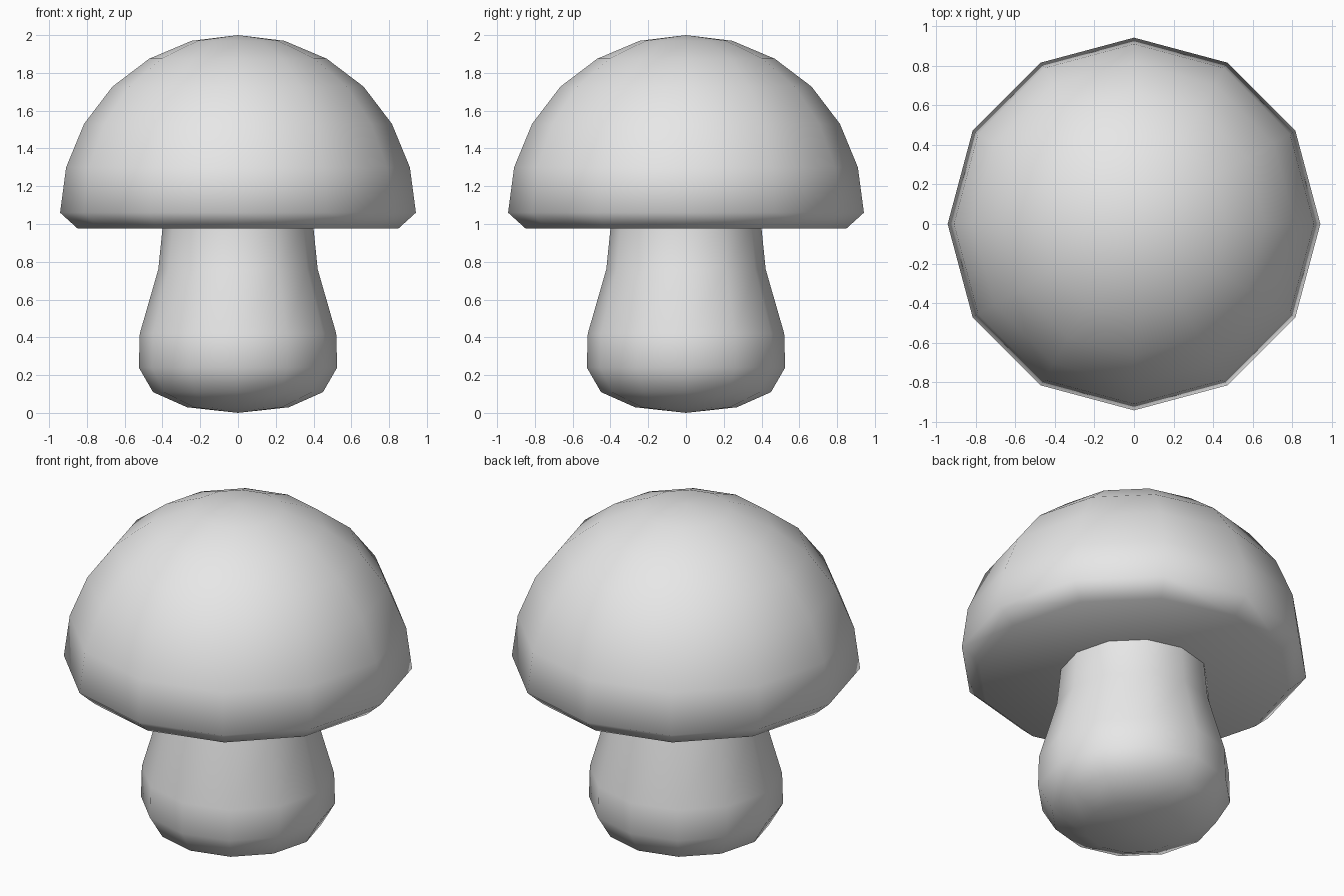
import bpy
import bmesh
import math
from mathutils import Vector

SIDES = 12

cube = bpy.data.objects.get("Cube")
if cube:
    bpy.data.objects.remove(cube, do_unlink=True)

# Single plain grey colour
grey = bpy.data.materials.new("plain_grey")
colour = (0.8, 0.8, 0.8, 1.0)
grey.diffuse_color = colour
grey.use_nodes = True
grey.node_tree.nodes["Principled BSDF"].inputs["Base Color"].default_value = colour


def lathe(name, profile):
    """Spin an (r, z) profile around the z axis into a smooth closed part."""
    bm = bmesh.new()
    verts = [bm.verts.new((r, 0, z)) for r, z in profile]
    edges = [bm.edges.new(pair) for pair in zip(verts, verts[1:])]
    bmesh.ops.spin(bm, geom=verts + edges, cent=Vector(), axis=Vector((0, 0, 1)),
                   angle=math.tau, steps=SIDES)
    bmesh.ops.remove_doubles(bm, verts=bm.verts, dist=0.001)
    bmesh.ops.recalc_face_normals(bm, faces=bm.faces)
    for face in bm.faces:
        face.smooth = True
    mesh = bpy.data.meshes.new(name)
    bm.to_mesh(mesh)
    bm.free()
    mesh.materials.append(grey)
    obj = bpy.data.objects.new(name, mesh)
    bpy.context.collection.objects.link(obj)
    return obj


# Domed cap with a chamfered rim and flat underside
lathe("cap", [(0, 2), (0.245, 1.97), (0.47, 1.875), (0.665, 1.727),
              (0.815, 1.53), (0.91, 1.3), (0.942, 1.06), (0.848, 0.975),
              (0, 0.975)])

# Bulbous stem, reaching a little way into the cap
lathe("stem", [(0, 0), (0.27, 0.03), (0.45, 0.11), (0.525, 0.24),
               (0.52, 0.42), (0.422, 0.76), (0.4, 0.975), (0.4, 1.02),
               (0, 1.02)])
